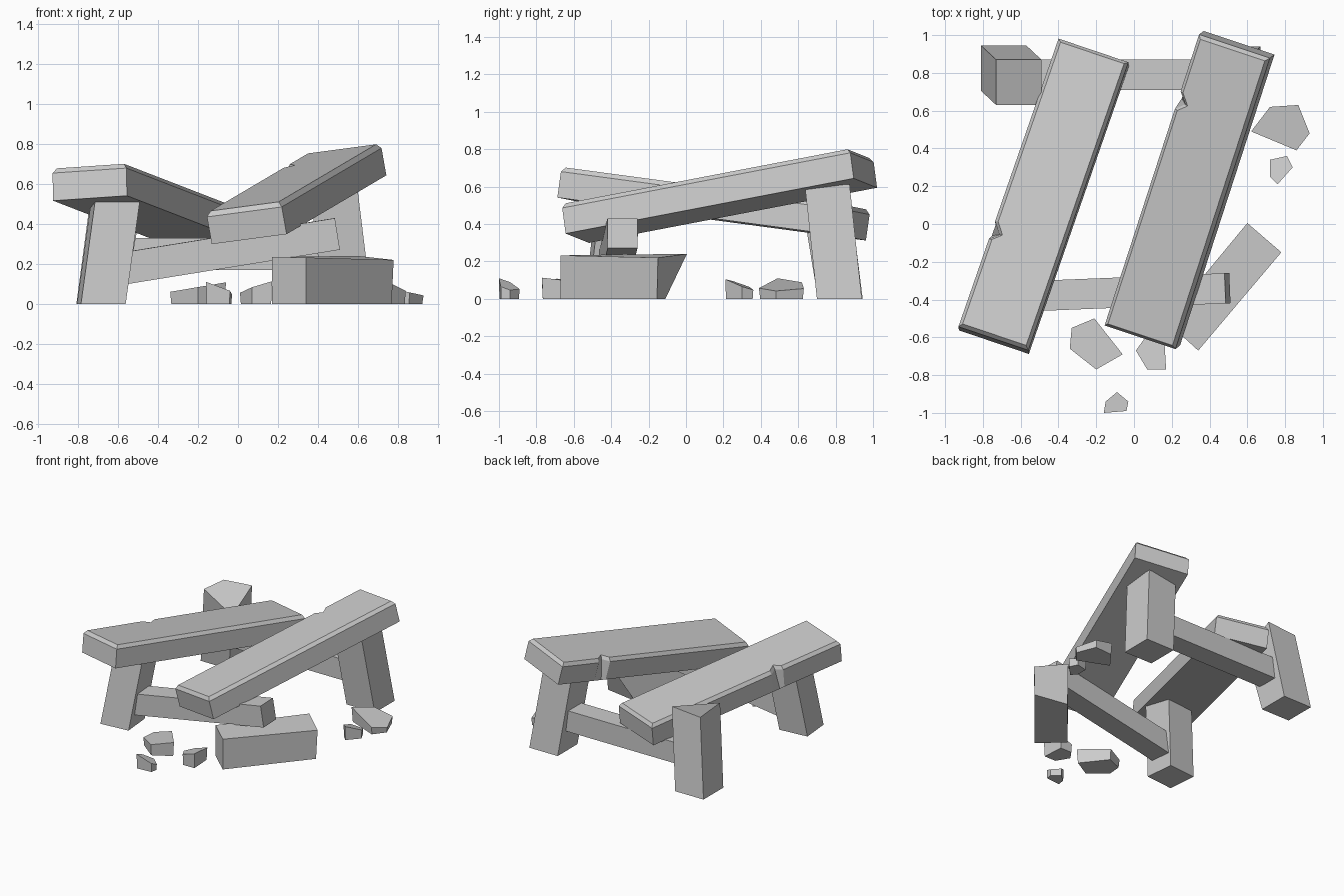
import bpy
from mathutils import Vector, Matrix

if "Cube" in bpy.data.objects:
    bpy.data.objects.remove(bpy.data.objects["Cube"])


def loft(name, rings):
    """Skin matching point rings from bottom to top and cap both ends."""
    n = len(rings[0])
    verts = [tuple(p) for r in rings for p in r]
    faces = [tuple(range(n - 1, -1, -1)),
             tuple(range(len(verts) - n, len(verts)))]
    for k in range(len(rings) - 1):
        for i in range(n):
            j = (i + 1) % n
            faces.append((k * n + i, k * n + j, (k + 1) * n + j, (k + 1) * n + i))
    mesh = bpy.data.meshes.new(name)
    mesh.from_pydata(verts, [], faces)
    ob = bpy.data.objects.new(name, mesh)
    bpy.context.collection.objects.link(ob)
    return ob


def plank(name, near_left, near_right, far_left, notch, t=0.165):
    """Board with chamfered top edge and a chip in its left edge."""
    o = Vector(near_left)
    u, v = Vector(near_right) - o, Vector(far_left) - o
    w, l = u.length, v.length
    u.normalize()
    v.normalize()
    nrm = u.cross(v)

    def ring(depth, inset, bite):
        i, y = inset, notch * l
        pts = [(i, i), (w - i, i), (w - i, l - i), (i, l - i),
               (i, y + 0.05), (i + bite, y - 0.01), (i, y - 0.05)]
        return [o + u * a + v * b - nrm * depth for a, b in pts]

    return loft(name, [ring(t, 0.0, 0.0), ring(0.025, 0.0, 0.045), ring(0, 0.018, 0.045)])


def post(name, base, top, size=0.24, turn=0.0):
    """Leaning square leg with level ends."""
    h = size / 2
    m = Matrix.Rotation(turn, 3, 'Z')
    sq = [m @ Vector((a * h, b * h, 0)) for a, b in ((-1, -1), (1, -1), (1, 1), (-1, 1))]
    return loft(name, [[Vector(base) + p for p in sq], [Vector(top) + p for p in sq]])


def bar(name, a, b, s=0.16):
    """Square rail between two points."""
    a, b = Vector(a), Vector(b)
    d = (b - a).normalized()
    side = Vector((0, 0, 1)).cross(d).normalized() * s / 2
    up = d.cross(side).normalized() * s / 2
    sq = [side * i + up * j for i, j in ((-1, -1), (1, -1), (1, 1), (-1, 1))]
    return loft(name, [[a + p for p in sq], [b + p for p in sq]])


def chip(name, outline, z, gx, gy):
    """Small shard: outline with a tilted top; z is the height at the first point."""
    x0, y0 = outline[0]
    n = len(outline)
    cx, cy = sum(p[0] for p in outline) / n, sum(p[1] for p in outline) / n
    low = [(cx + (x - cx) * 0.95, cy + (y - cy) * 0.95, 0) for x, y in outline]
    top = [(x, y, z + gx * (x - x0) + gy * (y - y0)) for x, y in outline]
    return loft(name, [low, top])


# Two tilted boards
plank("left_plank", (-0.93, -0.54, 0.68), (-0.56, -0.665, 0.705), (-0.40, 0.985, 0.475), 0.335)
plank("right_plank", (-0.16, -0.54, 0.46), (0.215, -0.665, 0.51), (0.34, 1.0, 0.755), 0.775)

# Standing legs
post("front_left_leg", (-0.685, -0.42, 0), (-0.61, -0.355, 0.545), 0.225, 0.09)
post("back_right_leg", (0.55, 0.82, 0), (0.475, 0.755, 0.61))
broken = post("broken_back_left_leg", (-0.69, 0.825, 0), (-0.61, 0.75, 0.6))
broken.data.vertices[5].co.z = 0.46     # snapped corner
broken.data.vertices[7].co.z = 0.58

# Fallen leg lying on the ground, with a snapped far end
near = [(0.34, -0.67, 0), (0.34, -0.67, 0.232), (0.17, -0.515, 0.235), (0.17, -0.515, 0)]
far = [(0.77, -0.155, 0), (0.78, -0.15, 0.22), (0.60, 0.005, 0.24), (0.51, -0.11, 0)]
loft("fallen_leg", [far, near])

# Rails
bar("front_rail", (-0.62, -0.385, 0.17), (0.495, -0.34, 0.35))
bar("back_rail", (-0.62, 0.79, 0.25), (0.50, 0.79, 0.25))

# Scattered shards
chip("shard_1", [(-0.34, -0.66), (-0.20, -0.77), (-0.06, -0.69), (-0.21, -0.50), (-0.33, -0.55)], 0.06, 0.17, 0)
chip("shard_2", [(0.01, -0.67), (0.07, -0.77), (0.17, -0.77), (0.16, -0.60), (0.06, -0.60)], 0.055, 0.3, -0.1)
chip("shard_3", [(-0.16, -1.0), (-0.04, -0.99), (-0.03, -0.94), (-0.09, -0.89), (-0.15, -0.94)], 0.11, -0.35, -0.3)
chip("shard_4", [(0.62, 0.49), (0.86, 0.39), (0.93, 0.48), (0.87, 0.63), (0.72, 0.62)], 0.11, -0.22, 0)
chip("shard_5", [(0.72, 0.25), (0.76, 0.21), (0.84, 0.30), (0.81, 0.36), (0.72, 0.34)], 0.095, -0.1, -0.35)
